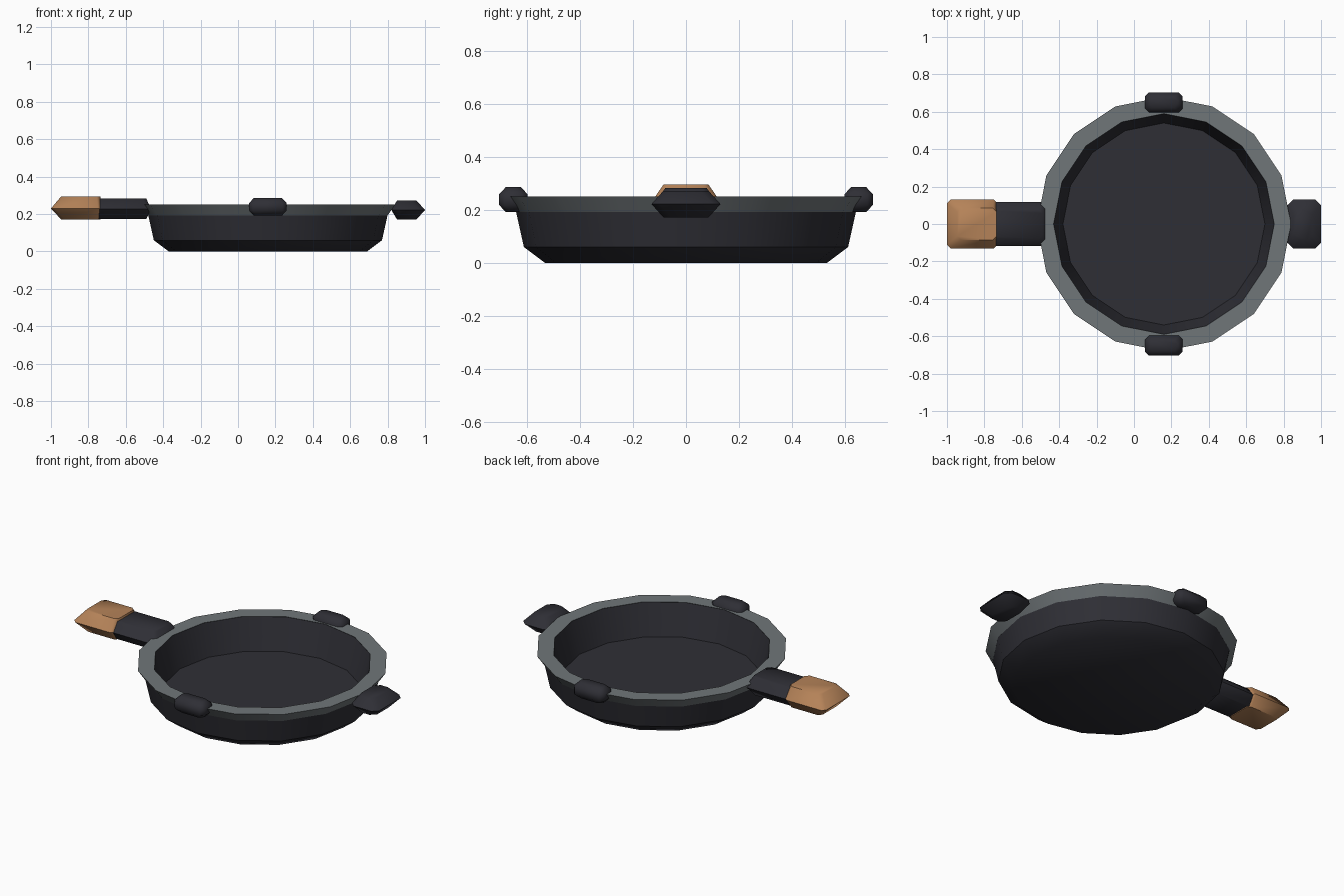
import bpy, bmesh, math

cube = bpy.data.objects.get("Cube")
if cube:
    bpy.data.objects.remove(cube, do_unlink=True)

SIDES = 16
CENTRE_X = 0.16


def material(name, rgb):
    mat = bpy.data.materials.new(name)
    mat.use_nodes = True
    mat.diffuse_color = (*rgb, 1)
    mat.node_tree.nodes["Principled BSDF"].inputs["Base Color"].default_value = (*rgb, 1)
    return mat


iron = material("dark iron", (0.028, 0.028, 0.036))
steel = material("grey rim", (0.16, 0.18, 0.19))
wood = material("brown wood", (0.46, 0.225, 0.098))


def loft(name, rings, mat, angle, close=False):
    """Skin a stack of point rings; cap the ends, or join last ring to first."""
    bm = bmesh.new()
    loops = [[bm.verts.new(p) for p in ring] for ring in rings]
    pairs = list(zip(loops, loops[1:]))
    if close:
        pairs.append((loops[-1], loops[0]))
    else:
        bm.faces.new(loops[0][::-1])
        bm.faces.new(loops[-1])
    for low, high in pairs:
        for i in range(len(low)):
            j = (i + 1) % len(low)
            bm.faces.new((low[i], low[j], high[j], high[i]))
    bmesh.ops.recalc_face_normals(bm, faces=bm.faces)
    mesh = bpy.data.meshes.new(name)
    bm.to_mesh(mesh)
    bm.free()
    mesh.materials.append(mat)
    obj = bpy.data.objects.new(name, mesh)
    bpy.context.collection.objects.link(obj)
    bpy.ops.object.select_all(action="DESELECT")
    obj.select_set(True)
    bpy.context.view_layer.objects.active = obj
    bpy.ops.object.shade_smooth_by_angle(angle=math.radians(angle))
    return obj


def circle(r, z):
    turns = [2 * math.pi * i / SIDES for i in range(SIDES)]
    return [(CENTRE_X + r * math.cos(a), r * math.sin(a), z) for a in turns]


def block(name, x0, x1, y0, y1, levels, chamfer, mat, angle=50):
    """Chamfered block; each level is z, left inset, right inset, side inset."""
    rings = []
    for z, left, right, side in levels:
        a, b, c, d = x0 + left, x1 - right, y0 + side, y1 - side
        k = chamfer
        rings.append([(a + k, c, z), (b - k, c, z), (b, c + k, z), (b, d - k, z),
                      (b - k, d, z), (a + k, d, z), (a, d - k, z), (a, c + k, z)])
    return loft(name, rings, mat, angle)


# Pan bowl: outside wall, then inside wall down to the floor
bowl = [(0.53, 0), (0.61, 0.06), (0.64, 0.195), (0.60, 0.24), (0.59, 0.249), (0.54, 0.065)]
loft("pan_bowl", [circle(r, z) for r, z in bowl], iron, 40)

# Flared rim
rim = [(0.64, 0.193), (0.68, 0.25), (0.59, 0.25), (0.60, 0.235)]
loft("pan_rim", [circle(r, z) for r, z in rim], steel, 25, close=True)

# Small lugs on the front and back of the rim
lug_levels = [(0.192, 0.025, 0.025, 0.025), (0.218, 0, 0, 0),
              (0.26, 0, 0, 0), (0.286, 0.025, 0.025, 0.025)]
for name, y in (("front_lug", -0.65), ("back_lug", 0.65)):
    block(name, 0.06, 0.26, y - 0.053, y + 0.053, lug_levels, 0.02, iron)

# Helper grip opposite the handle
grip_levels = [(0.172, 0.03, 0.045, 0.045), (0.222, 0, 0, 0), (0.272, 0.03, 0.045, 0.045)]
block("helper_grip", 0.82, 1.0, -0.13, 0.13, grip_levels, 0.03, iron)

# Handle neck and wooden sleeve
neck_levels = [(0.175, 0.04, 0.025, 0.04), (0.228, 0, 0, 0), (0.282, 0.04, 0.025, 0.04)]
block("handle_neck", -0.96, -0.465, -0.118, 0.118, neck_levels, 0.02, iron)
sleeve_levels = [(0.171, 0.055, 0.005, 0.045), (0.23, 0, 0, 0), (0.295, 0.055, 0.005, 0.045)]
block("handle_sleeve", -1.0, -0.73, -0.13, 0.13, sleeve_levels, 0.02, wood)
